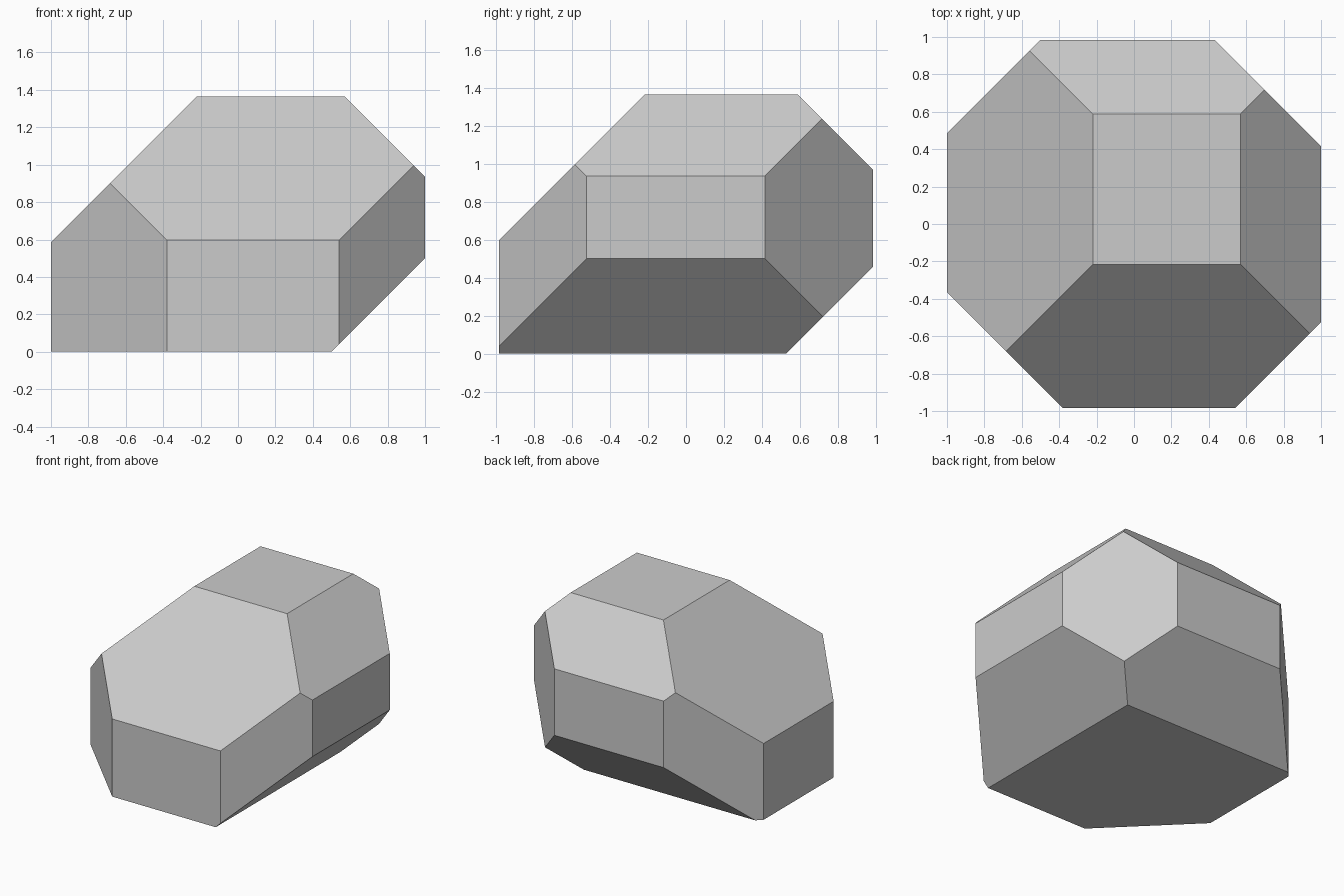
import bpy, bmesh
from mathutils import Vector

if "Cube" in bpy.data.objects:
    bpy.data.objects.remove(bpy.data.objects["Cube"])

HALF_X, HALF_Y, HEIGHT = 1.0, 0.985, 1.366

# 45-degree edge cuts: direction and limit, where point . direction <= limit
CUTS = [
    ((-1, 0, 1), 1.586), ((1, 0, 1), 1.935), ((1, 0, -1), 0.50),    # left / right slopes
    ((0, -1, 1), 1.582), ((0, 1, 1), 1.954), ((0, 1, -1), 0.527),   # front / back slopes
    ((-1, 1, 0), 1.485), ((1, 1, 0), 1.415),                        # back corners
    ((-1, -1, 0), 1.365), ((1, -1, 0), 1.525),                      # front corners
]


def cut(bm, direction, limit):
    """Slice off everything beyond a plane and cap the opening."""
    n = Vector(direction)
    res = bmesh.ops.bisect_plane(
        bm, geom=bm.verts[:] + bm.edges[:] + bm.faces[:], dist=1e-5,
        plane_co=n * limit / n.length_squared, plane_no=n, clear_outer=True)
    edges = [e for e in res["geom_cut"] if isinstance(e, bmesh.types.BMEdge)]
    bmesh.ops.contextual_create(bm, geom=edges)


# Starting block
bm = bmesh.new()
bmesh.ops.create_cube(bm, size=1)
for v in bm.verts:
    v.co = (v.co.x * 2 * HALF_X, v.co.y * 2 * HALF_Y, (v.co.z + 0.5) * HEIGHT)

# Faceted edges
for direction, limit in CUTS:
    cut(bm, direction, limit)

bmesh.ops.recalc_face_normals(bm, faces=bm.faces[:])
mesh = bpy.data.meshes.new("faceted_stone")
bm.to_mesh(mesh)
bm.free()
bpy.context.collection.objects.link(bpy.data.objects.new("faceted_stone", mesh))
